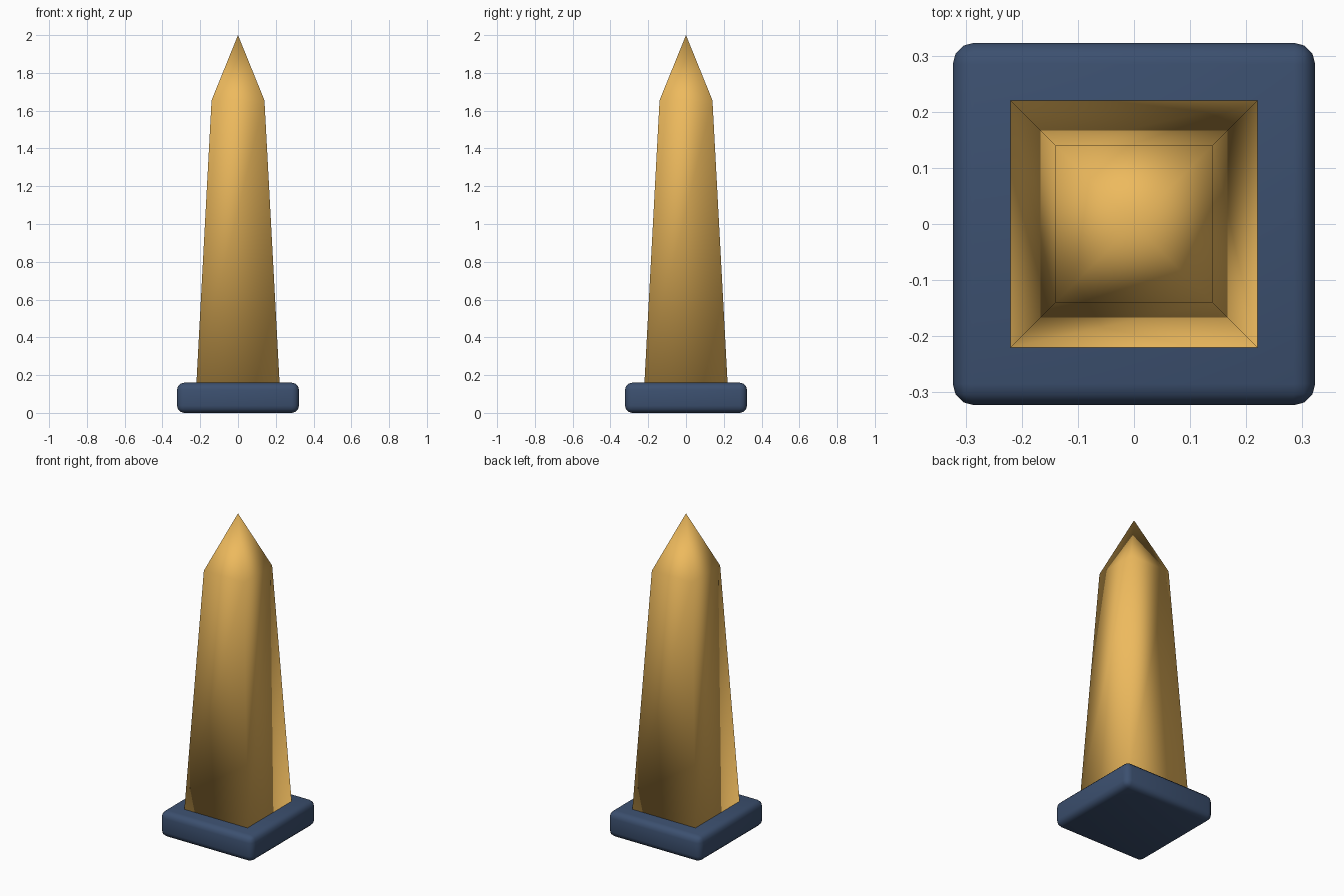
import bpy, bmesh

if "Cube" in bpy.data.objects:
    bpy.data.objects.remove(bpy.data.objects["Cube"])


def material(name, rgb):
    m = bpy.data.materials.new(name)
    m.diffuse_color = (*rgb, 1.0)
    m.use_nodes = True
    m.node_tree.nodes["Principled BSDF"].inputs["Base Color"].default_value = m.diffuse_color
    return m


def add_object(name, bm, mat):
    bmesh.ops.recalc_face_normals(bm, faces=bm.faces)
    for f in bm.faces:
        f.smooth = True
    me = bpy.data.meshes.new(name)
    bm.to_mesh(me)
    bm.free()
    me.materials.append(mat)
    ob = bpy.data.objects.new(name, me)
    bpy.context.collection.objects.link(ob)
    return ob


def square(bm, half, z):
    return [bm.verts.new((x * half, y * half, z))
            for x, y in ((-1, -1), (1, -1), (1, 1), (-1, 1))]


gold = material("gold", (0.85, 0.49, 0.11))
blue = material("dark_blue", (0.045, 0.08, 0.16))

# Plinth: square slab with rounded edges
HALF, BASE_H = 0.323, 0.16
bm = bmesh.new()
bmesh.ops.create_cube(bm, size=1)
for v in bm.verts:
    v.co = (v.co.x * 2 * HALF, v.co.y * 2 * HALF, (v.co.z + 0.5) * BASE_H)
bmesh.ops.bevel(bm, geom=bm.edges[:], offset=0.038, segments=3,
                profile=0.5, affect='EDGES')
plinth = add_object("plinth", bm, blue)
bpy.context.view_layer.objects.active = plinth
plinth.select_set(True)
bpy.ops.object.shade_smooth_by_angle()

# Obelisk: tapered square shaft with a pyramid point, smooth throughout
bm = bmesh.new()
bottom = square(bm, 0.22, BASE_H)
shoulder = square(bm, 0.14, 1.655)
tip = bm.verts.new((0, 0, 2.0))
bm.faces.new(bottom[::-1])
for i in range(4):
    j = (i + 1) % 4
    bm.faces.new((bottom[i], bottom[j], shoulder[j], shoulder[i]))
    bm.faces.new((shoulder[i], shoulder[j], tip))
add_object("obelisk_shaft", bm, gold)
